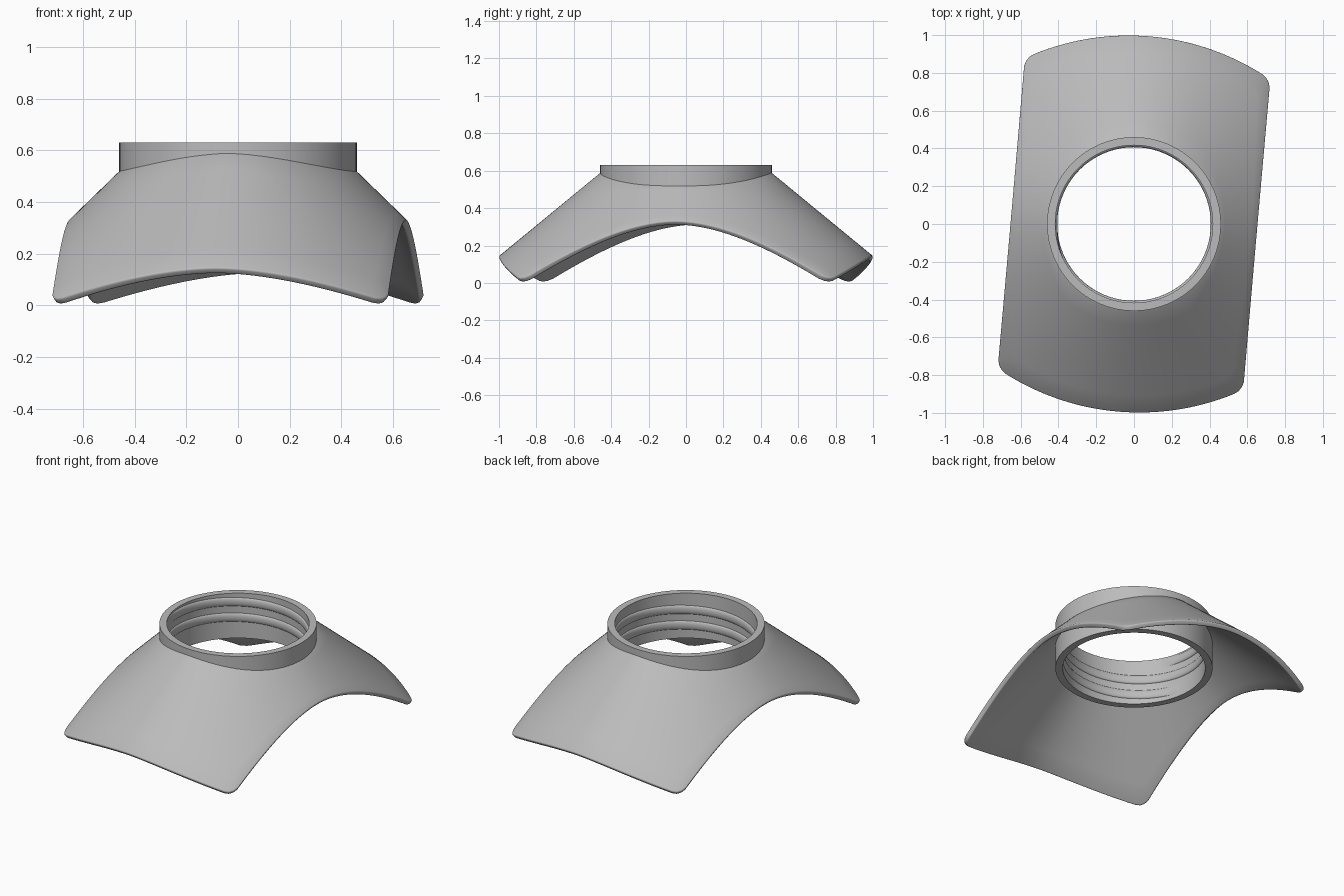
import bpy, bmesh, math

if bpy.data.objects.get("Cube"):
    bpy.data.objects.remove(bpy.data.objects["Cube"])

TILT = math.radians(-5)   # saddle is turned slightly about the collar axis
APEX = 0.965              # height of the virtual cone tip

grey = bpy.data.materials.new("plain grey")
grey.use_nodes = True
grey.diffuse_color = (0.5, 0.5, 0.5, 1)
grey.node_tree.nodes["Principled BSDF"].inputs["Base Color"].default_value = (0.5, 0.5, 0.5, 1)


def make_object(name, verts, faces, fix_normals=False):
    mesh = bpy.data.meshes.new(name)
    mesh.from_pydata(verts, [], faces)
    if fix_normals:
        bm = bmesh.new()
        bm.from_mesh(mesh)
        bmesh.ops.recalc_face_normals(bm, faces=bm.faces)
        bm.to_mesh(mesh)
        bm.free()
    mesh.materials.append(grey)
    ob = bpy.data.objects.new(name, mesh)
    bpy.context.collection.objects.link(ob)
    return ob


def shade(ob, degrees=35):
    bpy.ops.object.select_all(action="DESELECT")
    ob.select_set(True)
    bpy.context.view_layer.objects.active = ob
    bpy.ops.object.shade_smooth_by_angle(angle=math.radians(degrees))


def cone_height(x, y):
    # rounded elliptical cone, steeper across than along
    p = 1.88
    return APEX - (abs(0.97 * x) ** p + abs(0.82 * y) ** p) ** (1 / p)


# Saddle outline: arched end, softened corner, straight side, then mirrored
N, R, HALF = 16, 1.33, 0.655
quarter = [(v, math.sqrt(R * R - v * v) + 1.0 - R) for v in (0.61 * i / N for i in range(N + 1))]
quarter += [(0.632, 0.835), (0.647, 0.812), (HALF, 0.785)]
quarter += [(HALF, 0.76 * (1 - i / N)) for i in range(N + 1)]
half = quarter + [(x, -y) for x, y in reversed(quarter[:-1])]
outline = half + [(-x, -y) for x, y in half[1:-1]]

# Saddle shell: rings from the collar hole out to the outline
RINGS, HOLE = 6, 0.445
count = len(outline)
verts, faces = [], []
for j in range(RINGS + 1):
    t = j / RINGS
    for x, y in outline:
        s = (1 - t) * HOLE / math.hypot(x, y) + t
        verts.append((x * s, y * s, cone_height(x * s, y * s)))
for j in range(RINGS):
    for i in range(count):
        a, b = j * count + i, j * count + (i + 1) % count
        faces.append((a, b, b + count, a + count))
saddle = make_object("saddle_shell", verts, faces)
saddle.rotation_euler.z = TILT
solid = saddle.modifiers.new("thickness", "SOLIDIFY")
solid.thickness = 0.03
solid.offset = -1
soft = saddle.modifiers.new("soft_rim", "BEVEL")
soft.width = 0.008
soft.segments = 3
soft.limit_method = "ANGLE"
soft.angle_limit = math.radians(50)
shade(saddle)

# Collar: a plain ring revolved from a rectangular section
SEG = 96
section = [(0.46, 0.34), (0.46, 0.63), (0.417, 0.63), (0.417, 0.34)]
verts, faces = [], []
for i in range(SEG):
    a = math.tau * i / SEG
    verts += [(r * math.cos(a), r * math.sin(a), z) for r, z in section]
    for k in range(4):
        n, m = (i + 1) % SEG * 4, (k + 1) % 4
        faces.append((i * 4 + k, n + k, n + m, i * 4 + m))
shade(make_object("collar", verts, faces, True))

# Screw thread: a rounded ridge swept up a helix inside the collar
PITCH, START, TURNS, WIDTH, CREST = 0.1, math.radians(190), 2.05, 0.056, 0.011
STEPS, ARC = int(SEG * TURNS), 8
verts, faces = [], []
for i in range(STEPS + 1):
    a = START + math.tau * TURNS * i / STEPS
    base = 0.392 + PITCH * TURNS * i / STEPS
    grow = min(1, i / 6, (STEPS - i) / 6)   # ridge tapers in and out
    for k in range(ARC + 1):
        f = math.pi * k / ARC
        r = 0.4175 - CREST * grow * math.sin(f)
        verts.append((r * math.cos(a), r * math.sin(a), base - WIDTH / 2 * math.cos(f)))
    if i:
        for k in range(ARC):
            q = i * (ARC + 1) + k
            faces.append((q, q + 1, q - ARC, q - ARC - 1))
shade(make_object("screw_thread", verts, faces), 60)
